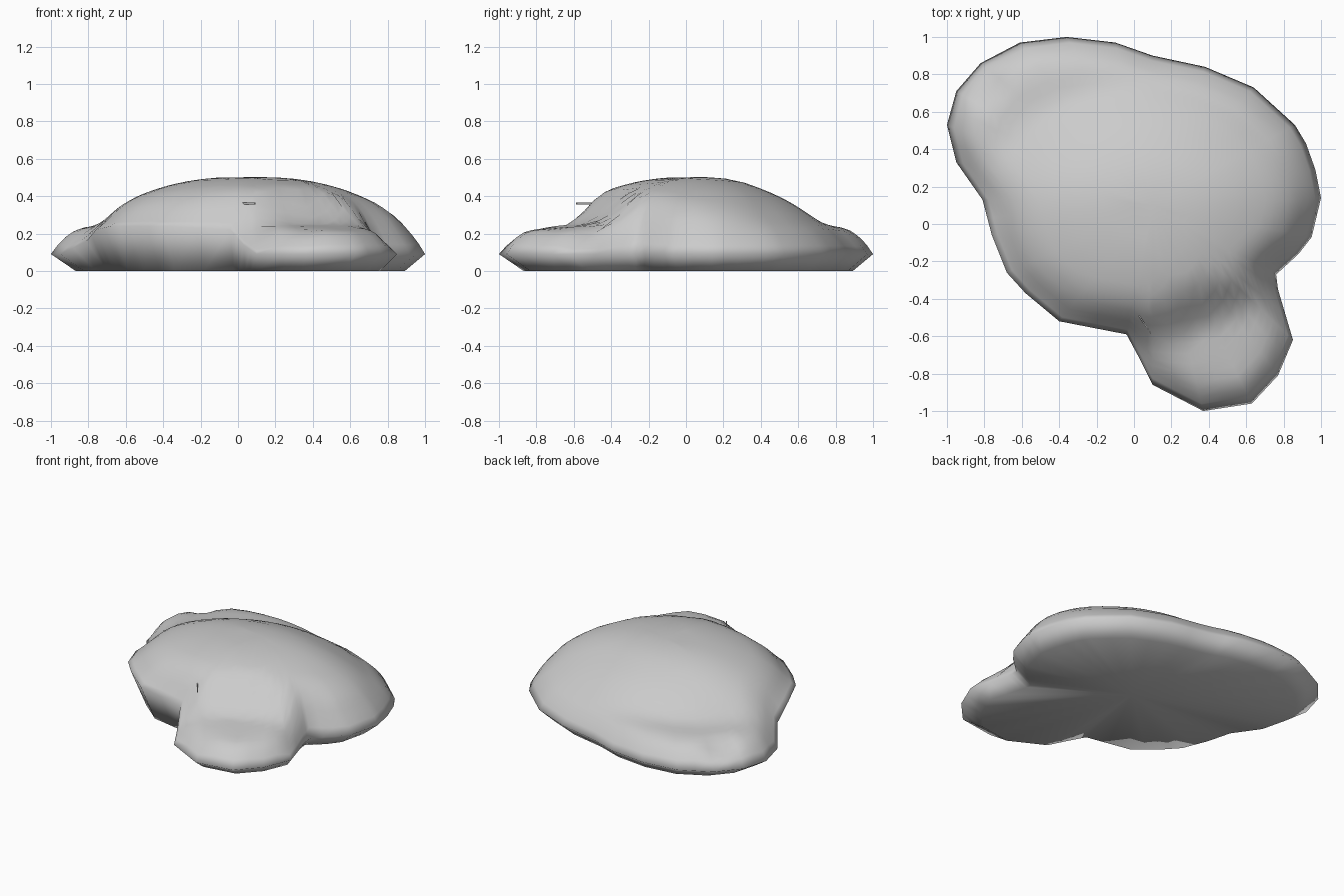
import bpy, bmesh, math
from mathutils import Vector
from mathutils.geometry import intersect_point_line

if "Cube" in bpy.data.objects:
    bpy.data.objects.remove(bpy.data.objects["Cube"])

# Plan outline of the lump at its widest level, counter-clockwise
OUTLINE = [(1.0, 0.14), (0.97, 0.29), (0.92, 0.43), (0.86, 0.53), (0.64, 0.73),
           (0.38, 0.84), (0.10, 0.90), (-0.10, 0.97), (-0.36, 1.0), (-0.61, 0.97),
           (-0.82, 0.86), (-0.95, 0.71), (-1.0, 0.53), (-0.95, 0.33), (-0.81, 0.13),
           (-0.76, -0.06), (-0.68, -0.26), (-0.58, -0.37), (-0.40, -0.52),
           (-0.04, -0.59), (0.03, -0.72), (0.10, -0.86), (0.37, -1.0),
           (0.63, -0.96), (0.77, -0.81), (0.85, -0.62), (0.77, -0.35),
           (0.76, -0.27), (0.88, -0.16), (0.95, -0.07)]
OUTLINE = [Vector(p) for p in OUTLINE]
CENTRE = Vector((0.1, 0.1))
# Rim height: low all round, raised along the steep front-left wall
RIM = {14: 0.16, 15: 0.22, 16: 0.24, 17: 0.24, 18: 0.24, 19: 0.22, 20: 0.14}
RINGS = [1.0, 0.965, 0.93, 0.895, 0.86, 0.815, 0.77, 0.72, 0.67, 0.62, 0.56,
         0.5, 0.42, 0.34, 0.25, 0.13]


def lerp_table(x, table):
    for (x0, y0), (x1, y1) in zip(table, table[1:]):
        if x <= x1:
            return y0 + (y1 - y0) * max(0, (x - x0) / (x1 - x0))
    return table[-1][1]


def edge_distance(q):
    best = 9
    for i, a in enumerate(OUTLINE):
        b = OUTLINE[i - 1]
        p, f = intersect_point_line(q, a, b)
        p = a.lerp(b, min(1, max(0, f)))
        best = min(best, (q - p.to_2d()).length)
    return best


def height(q, rim):
    # broad dome blending into low lobes at the front right and back left
    x, y = q
    dy = y - 0.06
    r = math.hypot((x - 0.06) / 1.11, dy / (0.88 if dy > 0 else 1.03))
    dome = 0.5 - 0.5 * r ** 2.5
    if dy > 0:
        dome -= 0.02 * min(1, (dy / 0.35) ** 2)
    low = 0.235
    h = 0.5 * (dome + low + math.hypot(dome - low, 0.06))
    # step down from the dome to the front lobe
    s = 0.40 * x - 0.915 * y
    h = min(h, lerp_table(s, [(0.40, 0.5), (0.48, 0.40), (0.55, 0.33),
                              (0.66, 0.25), (0.9, 0.225)]))
    # small dent at the back left
    h -= 0.07 * math.exp(-((x + 0.79) ** 2 + (y - 0.73) ** 2) / 0.006)
    # rounded edge down to the rim
    edge = lerp_table(edge_distance(q), [(0.0, 0), (0.03, 0.32), (0.065, 0.6),
                                         (0.11, 0.84), (0.16, 0.95), (0.22, 1)])
    return rim + (h - rim) * edge


def make_object(name, bm, angle):
    bmesh.ops.recalc_face_normals(bm, faces=bm.faces)
    me = bpy.data.meshes.new(name)
    bm.to_mesh(me)
    bm.free()
    ob = bpy.data.objects.new(name, me)
    bpy.context.collection.objects.link(ob)
    bpy.ops.object.select_all(action='DESELECT')
    ob.select_set(True)
    bpy.context.view_layer.objects.active = ob
    bpy.ops.object.shade_smooth_by_angle(angle=math.radians(angle))
    return ob


# Lump: flat base, wide rim, then rings rising to the crown
pts = []
for i, a in enumerate(OUTLINE):
    j = (i + 1) % len(OUTLINE)
    za, zb = RIM.get(i, 0.09), RIM.get(j, 0.09)
    pts += [(a, za), (a.lerp(OUTLINE[j], 0.5), (za + zb) / 2)]

bm = bmesh.new()
rings = []
for t in [0.88] + RINGS:
    ring = []
    for p, rim in pts:
        q = CENTRE.lerp(p, t)
        ring.append(bm.verts.new((q.x, q.y, height(q, rim) if rings else 0)))
    rings.append(ring)
n = len(pts)
for lo, hi in zip(rings, rings[1:]):
    for i in range(n):
        j = (i + 1) % n
        bm.faces.new((lo[i], lo[j], hi[j], hi[i]))
for ring, z in ((rings[0], 0), (rings[-1], 0.502)):
    c = bm.verts.new((CENTRE.x, CENTRE.y, z))
    for i in range(n):
        bm.faces.new((ring[i], ring[(i + 1) % n], c))
make_object("smooth_lump", bm, 100)

# Thin splinter poking out of the front face
bm = bmesh.new()
bmesh.ops.create_cube(bm, size=1)
splinter = make_object("front_splinter", bm, 30)
splinter.scale = (0.006, 0.145, 0.012)
splinter.location = (0.05, -0.525, 0.36)
splinter.rotation_euler = (0, 0, math.radians(34))
